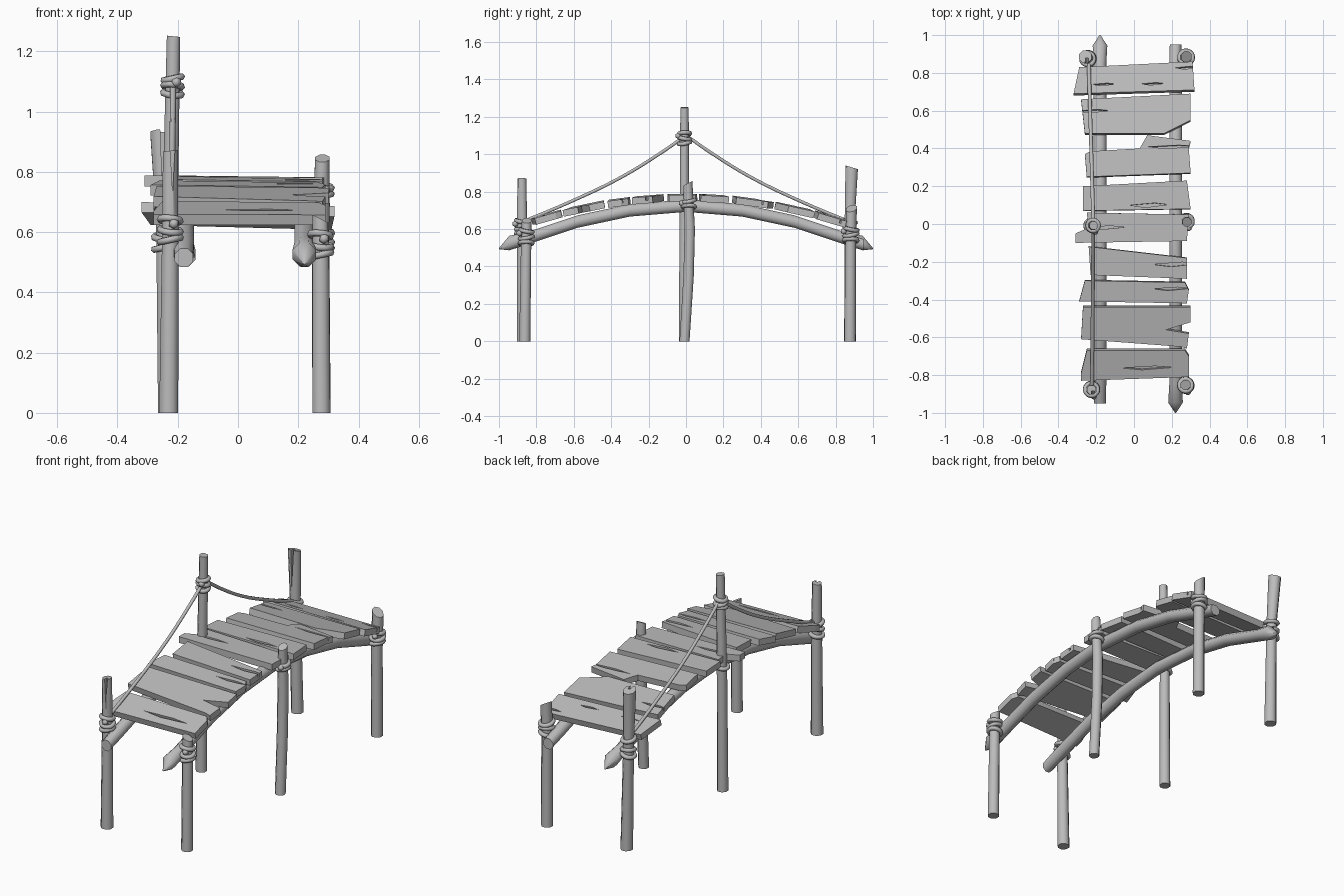
import bpy, bmesh
from math import sin, cos, pi, radians, atan2
from mathutils import Vector

cube = bpy.data.objects.get("Cube")
if cube:
    bpy.data.objects.remove(cube, do_unlink=True)

grey = bpy.data.materials.new("weathered grey")
grey.use_nodes = True
grey.diffuse_color = (0.5, 0.5, 0.5, 1)
grey.node_tree.nodes["Principled BSDF"].inputs["Base Color"].default_value = (0.5, 0.5, 0.5, 1)


def finish(name, bm, angle=None):
    bmesh.ops.recalc_face_normals(bm, faces=bm.faces)
    mesh = bpy.data.meshes.new(name)
    bm.to_mesh(mesh)
    bm.free()
    mesh.materials.append(grey)
    if angle:
        mesh.shade_smooth()
        mesh.set_sharp_from_angle(angle=radians(angle))
    obj = bpy.data.objects.new(name, mesh)
    bpy.context.collection.objects.link(obj)
    return obj


def loft(name, rings, axis, shear=(0, 0), sides=8):
    """Log through (x, y, z, radius) rings; shear slants the last ring."""
    bm = bmesh.new()
    loops = []
    for n, (x, y, z, r) in enumerate(rings):
        loop = []
        for i in range(sides):
            a = 2 * pi * (i + 0.5) / sides
            u, v = r * cos(a), r * sin(a)
            lean = shear[0] * u + shear[1] * v if n == len(rings) - 1 else 0
            co = (x + u, y + v, z + lean) if axis == "z" else (x + u, y + lean, z + v)
            loop.append(bm.verts.new(co))
        loops.append(loop)
    for a, b in zip(loops, loops[1:]):
        for i in range(sides):
            j = (i + 1) % sides
            bm.faces.new((a[i], a[j], b[j], b[i]))
    bm.faces.new(loops[0])
    bm.faces.new(loops[-1])
    return finish(name, bm, 50)


def prism(name, outline, place, depth):
    """Flat outline mapped by place(), thickened along -depth."""
    bm = bmesh.new()
    face = bm.faces.new([bm.verts.new(place(x, y)) for x, y in outline])
    ext = bmesh.ops.extrude_face_region(bm, geom=[face])
    verts = [g for g in ext["geom"] if isinstance(g, bmesh.types.BMVert)]
    bmesh.ops.translate(bm, verts=verts, vec=-depth)
    return finish(name, bm)


def cut(obj, cutter):
    cutter.hide_render = True
    cutter.hide_viewport = True
    mod = obj.modifiers.new("split", "BOOLEAN")
    mod.operation = "DIFFERENCE"
    mod.solver = "EXACT"
    mod.object = cutter


def rope(name, points, r, cyclic=False):
    curve = bpy.data.curves.new(name, "CURVE")
    curve.dimensions = "3D"
    curve.bevel_depth = r
    curve.bevel_resolution = 1
    curve.resolution_u = 4
    curve.use_fill_caps = True
    spline = curve.splines.new("BEZIER")
    spline.bezier_points.add(len(points) - 1)
    for p, co in zip(spline.bezier_points, points):
        p.co = co
        p.handle_left_type = p.handle_right_type = "AUTO"
    spline.use_cyclic_u = cyclic
    curve.materials.append(grey)
    obj = bpy.data.objects.new(name, curve)
    bpy.context.collection.objects.link(obj)
    return obj


# Two arched logs, each sharpened at the opposite end
arch = [(-0.85, 0.55), (-0.58, 0.64), (-0.3, 0.7), (0, 0.725),
        (0.3, 0.7), (0.58, 0.64), (0.85, 0.55)]
for name, x, s in (("right_log", -0.18, 1), ("left_log", 0.22, -1)):
    rings = [(x, -0.95 * s, 0.515, 0.033)]
    rings += [(x, s * y, z, 0.036) for y, z in arch]
    rings += [(x, 0.945 * s, 0.525, 0.042), (x, s, 0.495, 0.003)]
    loft(name, rings, "y")

# Upright posts: foot, middle, head, slant of the cut top
posts = {
    "right_front_post": ([(-0.23, -0.872, 0, 0.034), (-0.225, -0.875, 0.55, 0.03),
                          (-0.225, -0.878, 0.87, 0.026)], (0.1, 0)),
    "right_middle_post": ([(-0.228, -0.01, 0, 0.031), (-0.225, -0.008, 0.7, 0.028),
                           (-0.214, -0.008, 1.25, 0.024)], (-0.1, 0)),
    "right_back_post": ([(-0.234, 0.877, 0, 0.034), (-0.245, 0.875, 0.64, 0.029),
                         (-0.258, 0.886, 0.93, 0.036)], (0, -0.3)),
    "left_front_post": ([(0.277, -0.862, 0, 0.032), (0.275, -0.855, 0.5, 0.03),
                         (0.273, -0.852, 0.645, 0.028)], (-0.5, 0)),
    "left_middle_post": ([(0.277, -0.008, 0, 0.029), (0.275, 0.014, 0.35, 0.03),
                          (0.275, 0.02, 0.6, 0.03), (0.28, 0.01, 0.845, 0.026)], (0, 0.5)),
    "left_back_post": ([(0.277, 0.877, 0, 0.033), (0.275, 0.88, 0.5, 0.031),
                        (0.277, 0.885, 0.71, 0.031)], (-0.6, 0.2)),
}
made = {n: loft(n, rings, "z", lean) for n, (rings, lean) in posts.items()}

# Drying splits running down from some post heads
for name, length in (("right_front_post", 0.14), ("right_back_post", 0.2)):
    x, y, z, r = posts[name][0][-1]
    wedge = [(-0.009, 0.03), (0.009, 0.03), (0, -length)]
    cut(made[name], prism(name + "_split_cutter", wedge,
                          lambda u, v: Vector((x + u + 0.008, y - 0.006, z + v)), Vector((0, 0.1, 0))))

# Deck planks, seen from above, left edge round to the right edge
planks = [
    [(-0.28, -0.83), (0.29, -0.81), (0.29, -0.7), (0.27, -0.67), (-0.25, -0.67), (-0.28, -0.79)],
    [(-0.28, -0.61), (0.25, -0.65), (0.28, -0.66), (0.29, -0.58), (0.17, -0.56),
     (0.3, -0.52), (0.3, -0.44), (-0.27, -0.44)],
    [(-0.29, -0.41), (0.28, -0.42), (0.29, -0.35), (0.27, -0.31), (-0.26, -0.3)],
    [(-0.23, -0.27), (0.28, -0.29), (0.28, -0.18), (-0.24, -0.12)],
    [(-0.31, -0.1), (0.28, -0.09), (0.29, 0.05), (-0.25, 0.06), (-0.24, -0.02), (-0.31, -0.05)],
    [(-0.27, 0.07), (0.3, 0.08), (0.28, 0.23), (-0.27, 0.2)],
    [(-0.25, 0.25), (0.3, 0.27), (0.29, 0.4), (0.3, 0.44), (0.07, 0.47), (0.03, 0.4),
     (-0.23, 0.385), (-0.26, 0.37)],
    [(-0.26, 0.48), (0.16, 0.48), (0.3, 0.55), (0.3, 0.69), (-0.28, 0.66)],
    [(-0.32, 0.69), (0.32, 0.71), (0.31, 0.86), (-0.29, 0.83)],
]
# Wood cracks per plank: centre x, centre y, half length, half width
cracks = {0: [(0.07, -0.765, 0.14, 0.01)], 2: [(0.2, -0.345, 0.1, 0.009)],
          3: [(0.22, -0.215, 0.12, 0.012)], 4: [(-0.16, -0.02, 0.11, 0.01)],
          5: [(0.08, 0.1, 0.1, 0.012)], 6: [(0.2, 0.41, 0.13, 0.009)],
          7: [(-0.22, 0.6, 0.09, 0.009)],
          8: [(-0.16, 0.742, 0.06, 0.007), (0.1, 0.745, 0.06, 0.007), (0.28, 0.83, 0.06, 0.008)]}
for n, outline in enumerate(planks):
    ys = [y for x, y in outline]
    mid = (min(ys) + max(ys)) / 2
    slope = -0.38 * mid
    normal = Vector((0, -slope, 1)).normalized()

    def on_deck(x, y, lift=0.0):
        return Vector((x, y, 0.785 - 0.19 * mid * mid + slope * (y - mid) - 0.012 * x + lift))

    plank = prism(f"plank_{n + 1}", outline, on_deck, normal * 0.036)
    for k, (cx, cy, half, w) in enumerate(cracks.get(n, [])):
        diamond = [(cx - half, cy), (cx - 0.2 * half, cy - w), (cx + half, cy + 0.3 * w), (cx + 0.3 * half, cy + w)]
        cut(plank, prism(f"plank_{n + 1}_crack_cutter_{k}", diamond,
                         lambda x, y: on_deck(x, y, 0.01), normal * 0.03))

# Rope lashings: tilted loops and a knot around each post
lashings = {
    "right_front_post": [0.575, 0.605, 0.64], "right_middle_post": [0.72, 1.06, 1.085, 1.11],
    "right_back_post": [0.55, 0.58, 0.64], "left_front_post": [0.525, 0.555, 0.59],
    "left_middle_post": [0.72, 0.75], "left_back_post": [0.54, 0.57, 0.6],
}
for name, heights in lashings.items():
    rings = posts[name][0]
    for k, z in enumerate(heights):
        lo, hi = next((a, b) for a, b in zip(rings, rings[1:]) if a[2] <= z <= b[2])
        cx, cy, _, r = Vector(lo).lerp(Vector(hi), (z - lo[2]) / (hi[2] - lo[2]))
        tilt = 0.25 * (-1) ** k
        loop = [(cx + (r + 0.004) * cos(a), cy + (r + 0.004) * sin(a), z + tilt * r * cos(a + k))
                for a in [i * pi / 4 for i in range(8)]]
        rope(f"{name}_lashing_{k + 1}", loop, 0.012, True)
    bm = bmesh.new()
    bmesh.ops.create_icosphere(bm, subdivisions=1, radius=0.018)
    bmesh.ops.translate(bm, verts=bm.verts, vec=(cx + 0.012, cy - r - 0.008, heights[-1] - 0.012))
    finish(name + "_knot", bm, 60)

# Sagging hand rope on one side
side = [(0.87, 0.64), (0.62, 0.745), (0.35, 0.875), (0.13, 1.01), (0.015, 1.09)]
for name, s, end in (("front_hand_rope", -1, -0.222), ("back_hand_rope", 1, -0.24)):
    rope(name, [(-0.215 + (end + 0.215) * y / 0.87, s * y, z) for y, z in side], 0.01)
